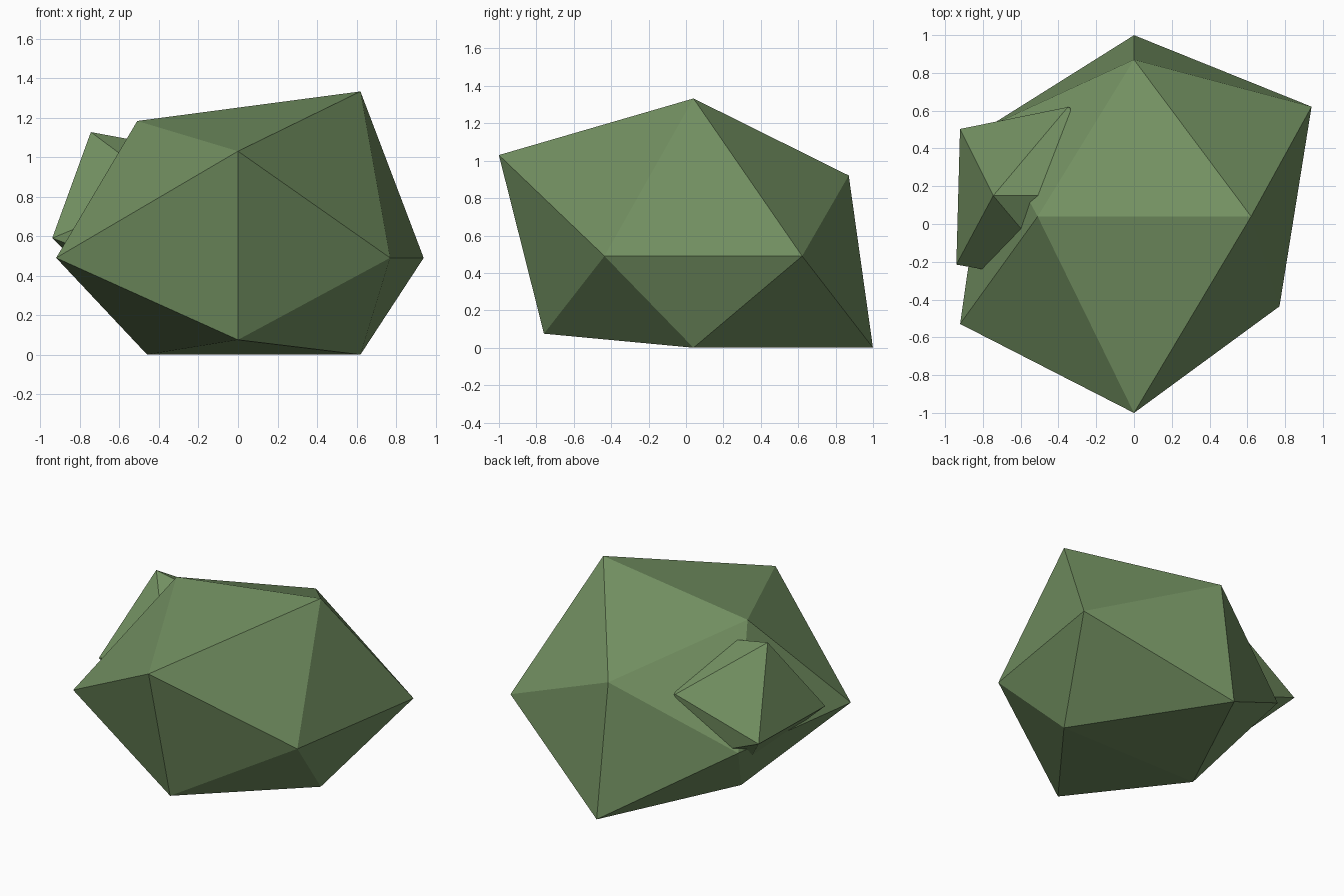
import bpy
import bmesh
from mathutils import Vector

PHI = (1 + 5 ** 0.5) / 2
SQUASH = 0.84

cube = bpy.data.objects.get("Cube")
if cube:
    bpy.data.objects.remove(cube, do_unlink=True)

# Single mossy green
GREEN = (0.17, 0.28, 0.12, 1.0)
mat = bpy.data.materials.new("moss_green")
mat.use_nodes = True
mat.diffuse_color = GREEN
bsdf = next(n for n in mat.node_tree.nodes if n.type == "BSDF_PRINCIPLED")
bsdf.inputs["Base Color"].default_value = GREEN
bsdf.inputs["Roughness"].default_value = 0.9


def directions():
    """Corners of an icosahedron, as three crossed golden rectangles."""
    signs = [(1, 1), (1, -1), (-1, 1), (-1, -1)]
    return ([Vector((0, a * PHI, b)) for a, b in signs]
            + [Vector((a * PHI, b, 0)) for a, b in signs]
            + [Vector((a, 0, b * PHI)) for a, b in signs])


def lump(name, centre, reach):
    """Flat-faced icosahedron, each corner pushed out by its own reach."""
    bm = bmesh.new()
    verts = [bm.verts.new(d) for d in directions()]
    bmesh.ops.convex_hull(bm, input=verts)
    for v, r in zip(verts, reach):
        v.co = Vector(centre) + v.co * r * Vector((1, 1, SQUASH)).x
        v.co.z = max(0, centre[2] + (v.co.z - centre[2]) * SQUASH)
    bmesh.ops.recalc_face_normals(bm, faces=bm.faces)
    mesh = bpy.data.meshes.new(name)
    bm.to_mesh(mesh)
    bm.free()
    mesh.materials.append(mat)
    obj = bpy.data.objects.new(name, mesh)
    bpy.context.collection.objects.link(obj)
    return obj


# Main body, flattened where it meets the ground
lump("main_clump", (0, 0.04, 0.49),
     [0.513, 0.593, 0.643, 0.494,
      0.581, 0.476, 0.476, 0.569,
      0.62, 0.62, 0.51, 0.46])

# Smaller lump bulging from the rear side
lump("side_clump", (-0.35, 0.15, 0.59),
     [0.29, 0.26, 0.29, 0.26,
      0.30, 0.30, 0.353, 0.365,
      0.30, 0.25, 0.395, 0.25])
